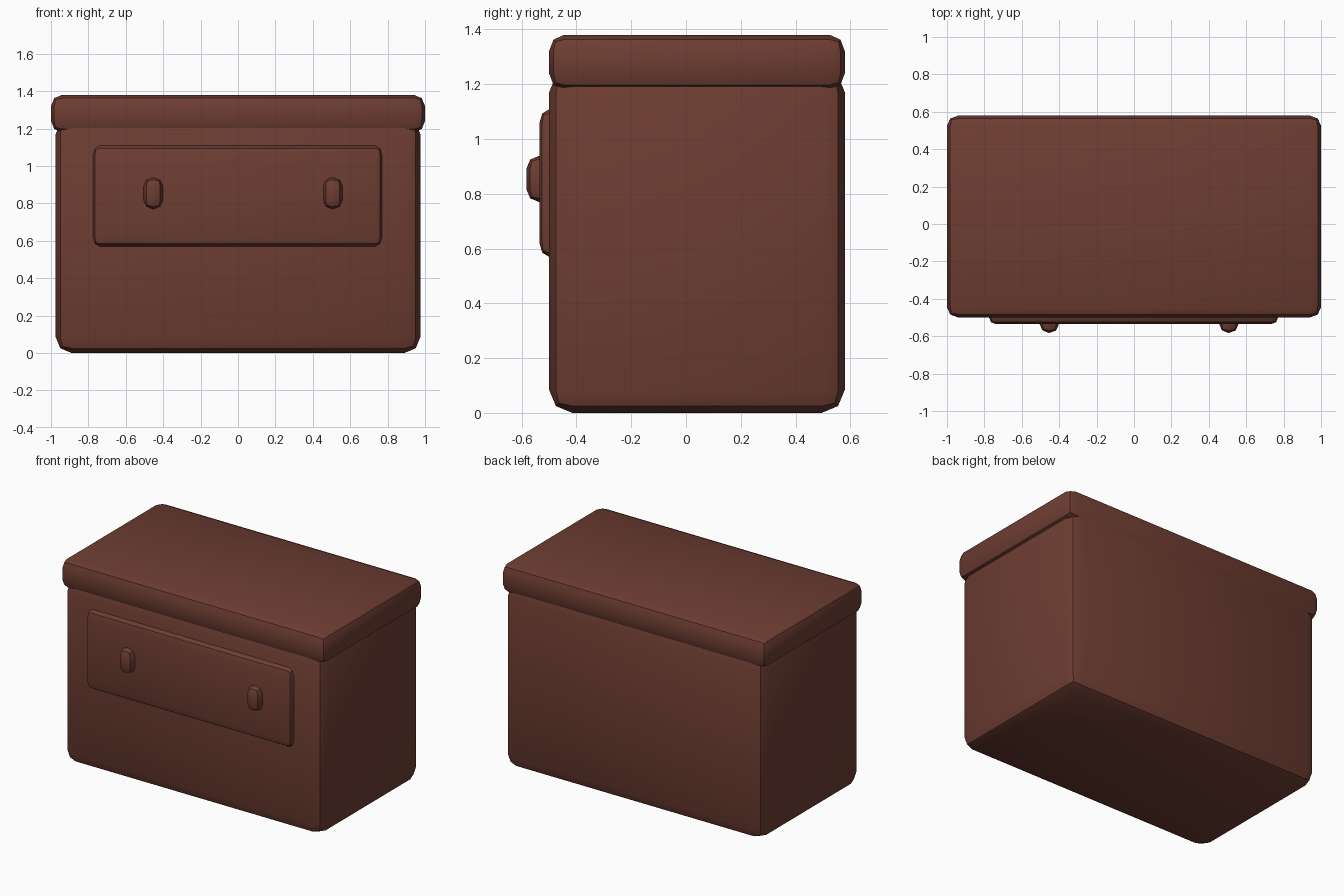
import bpy, bmesh
from math import radians
from mathutils import Vector

if "Cube" in bpy.data.objects:
    bpy.data.objects.remove(bpy.data.objects["Cube"])

wood = bpy.data.materials.new("dark_red_wood")
wood.diffuse_color = (0.155, 0.047, 0.032, 1)
wood.use_nodes = True
wood.node_tree.nodes["Principled BSDF"].inputs["Base Color"].default_value = wood.diffuse_color


def rounded_box(name, low, high, radii):
    """Box between two corners, two-step rounded edges with a radius per axis."""
    low, high, radii = Vector(low), Vector(high), Vector(radii)
    centre = (low + high) / 2
    bm = bmesh.new()
    bmesh.ops.create_cube(bm, size=1)
    # bevel in a space where every radius is 1, then scale to real size
    for v in bm.verts:
        v.co = Vector([v.co[i] * (high[i] - low[i]) / radii[i] for i in range(3)])
    bmesh.ops.bevel(bm, geom=bm.edges[:], offset=1, offset_type='OFFSET',
                    segments=2, profile=0.5, affect='EDGES')
    for v in bm.verts:
        v.co = Vector([v.co[i] * radii[i] for i in range(3)])
    bmesh.ops.recalc_face_normals(bm, faces=bm.faces[:])
    mesh = bpy.data.meshes.new(name)
    bm.to_mesh(mesh)
    bm.free()
    ob = bpy.data.objects.new(name, mesh)
    ob.location = centre
    mesh.materials.append(wood)
    bpy.context.collection.objects.link(ob)
    bpy.ops.object.select_all(action='DESELECT')
    ob.select_set(True)
    bpy.context.view_layer.objects.active = ob
    bpy.ops.object.shade_smooth_by_angle(angle=radians(30))
    return ob


# Cabinet body, its top tucked inside the lid
rounded_box("body", (-0.975, -0.5, 0), (0.975, 0.58, 1.255), (0.085, 0.085, 0.085))

# Overhanging top slab
rounded_box("top_slab", (-1, -0.5, 1.18), (1, 0.58, 1.38), (0.06, 0.055, 0.06))

# Drawer front
rounded_box("drawer_front", (-0.775, -0.535, 0.57), (0.77, -0.44, 1.108), (0.035, 0.035, 0.05))

# Two drawer handles
for side, x in (("left", -0.453), ("right", 0.507)):
    rounded_box("handle_" + side, (x - 0.051, -0.582, 0.77), (x + 0.051, -0.48, 0.938),
                (0.048, 0.045, 0.045))
